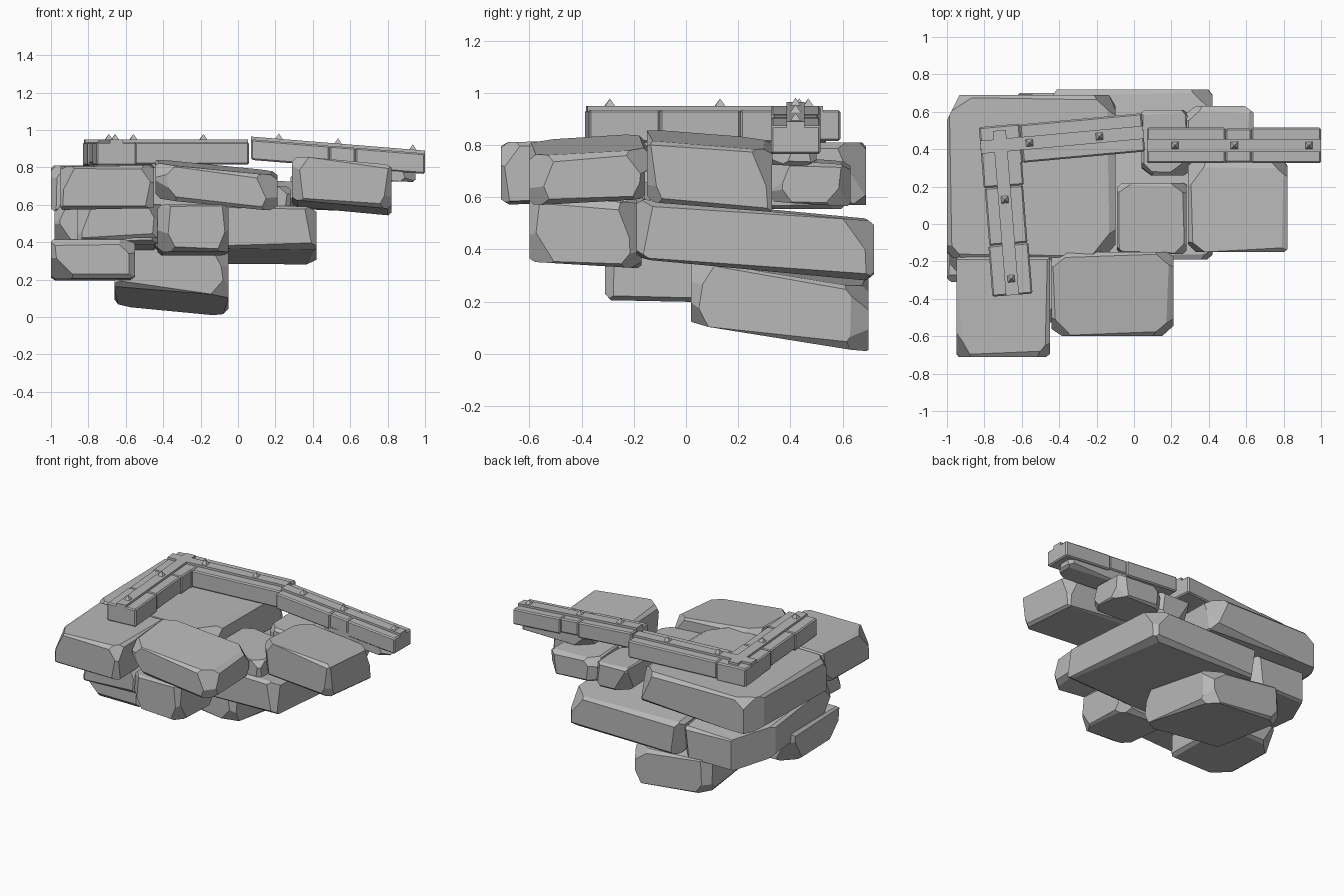
import bpy, bmesh, random
from math import atan2
from mathutils import Vector, Matrix

if "Cube" in bpy.data.objects:
    bpy.data.objects.remove(bpy.data.objects["Cube"])

grey = bpy.data.materials.new("stone grey")
grey.use_nodes = True
COLOUR = (0.48, 0.48, 0.48, 1)
grey.diffuse_color = COLOUR
grey.node_tree.nodes["Principled BSDF"].inputs["Base Color"].default_value = COLOUR


def finish(name, bm):
    bmesh.ops.recalc_face_normals(bm, faces=bm.faces)
    mesh = bpy.data.meshes.new(name)
    bm.to_mesh(mesh)
    bm.free()
    mesh.materials.append(grey)
    ob = bpy.data.objects.new(name, mesh)
    bpy.context.collection.objects.link(ob)
    return ob


def cut(bm, point, normal):
    """Slice off everything beyond a plane and close the hole."""
    geom = bm.verts[:] + bm.edges[:] + bm.faces[:]
    res = bmesh.ops.bisect_plane(bm, geom=geom, plane_co=point, plane_no=normal, clear_outer=True)
    edges = [e for e in res["geom_cut"] if isinstance(e, bmesh.types.BMEdge)]
    if edges:
        bmesh.ops.contextual_create(bm, geom=edges)


def rock(name, xs, ys, zs, tilt=(0, 0), seed=0, chip=0.06, notches=()):
    """Slab with chipped corners and edges, tilted by a slope along x and y.
    Each notch is (side x, side y, depth) for a large broken upright edge."""
    rnd = random.Random(seed)
    half = Vector((xs[1] - xs[0], ys[1] - ys[0], zs[1] - zs[0])) / 2
    mid = Vector((xs[0] + xs[1], ys[0] + ys[1], zs[0] + zs[1])) / 2
    bm = bmesh.new()
    bmesh.ops.create_cube(bm, size=2)
    bmesh.ops.scale(bm, vec=half, verts=bm.verts)
    signs = (-1, 1)
    for sx, sy, depth in notches:
        n = Vector((sx, sy * 0.5, 0)).normalized()
        cut(bm, Vector((sx * half.x, sy * half.y, 0)) - n * depth, n)
    # chipped upright edges
    for sx in signs:
        for sy in signs:
            n = Vector((sx * rnd.uniform(0.5, 1), sy * rnd.uniform(0.5, 1), rnd.uniform(-0.12, 0.12)))
            corner = Vector((sx * half.x, sy * half.y, 0))
            cut(bm, corner - n.normalized() * chip * rnd.uniform(0.2, 0.6), n)
    # worn rims above and below
    for sz in signs:
        for axis in (0, 1):
            for s in signs:
                n = Vector((0, 0, sz * rnd.uniform(0.6, 1)))
                n[axis] = s * rnd.uniform(0.4, 0.9)
                n[1 - axis] = rnd.uniform(-0.04, 0.04)
                edge = Vector((0, 0, sz * half.z))
                edge[axis] = s * half[axis]
                cut(bm, edge - n.normalized() * chip * rnd.uniform(0.1, 0.25), n)
    # broken corners
    for sx in signs:
        for sy in signs:
            for sz in signs:
                if rnd.random() < 0.55:
                    n = Vector((sx * rnd.uniform(0.5, 1), sy * rnd.uniform(0.5, 1), sz * rnd.uniform(0.3, 0.8)))
                    corner = Vector((sx * half.x, sy * half.y, sz * half.z))
                    cut(bm, corner - n.normalized() * chip * rnd.uniform(0.6, 1.2), n)
    for v in bm.verts:
        v.co.z += v.co.x * tilt[0] + v.co.y * tilt[1]
        v.co += mid
    return finish(name, bm)


def beam(name, a, b, width, depth, bevel=0.008):
    """Squared block whose top centre line runs from a to b."""
    a, b = Vector(a), Vector(b)
    d = b - a
    bm = bmesh.new()
    bmesh.ops.create_cube(bm, size=1)
    bmesh.ops.scale(bm, vec=(d.xy.length, width, depth), verts=bm.verts)
    if bevel:
        bmesh.ops.bevel(bm, geom=bm.edges[:], offset=bevel, segments=1, affect="EDGES")
    slope = d.z / d.xy.length
    for v in bm.verts:
        v.co.z += v.co.x * slope - depth / 2
    turn = Matrix.Translation((a + b) / 2) @ Matrix.Rotation(atan2(d.y, d.x), 4, "Z")
    bm.transform(turn)
    return finish(name, bm)


def rail(name, a, b, joints, width, depth, spikes):
    """Row of blocks with a raised strip and pointed studs on top."""
    a, b = Vector(a), Vector(b)
    stops = [0] + joints + [1]
    for i, (s, t) in enumerate(zip(stops, stops[1:])):
        wobble = 0.01 * (i % 2)
        beam(f"{name}_block_{i + 1}", a.lerp(b, s), a.lerp(b, t), width - wobble, depth - wobble)
    lift = Vector((0, 0, 0.015))
    beam(f"{name}_strip", a + lift, b + lift, 0.07, 0.03, 0)
    for i, t in enumerate(spikes):
        bm = bmesh.new()
        bmesh.ops.create_cone(bm, segments=4, radius1=0.034, radius2=0, depth=0.036, cap_ends=True)
        yaw = atan2((b - a).y, (b - a).x) + 0.785
        place = Matrix.Translation(a.lerp(b, t) + lift * 1.7) @ Matrix.Rotation(yaw, 4, "Z")
        bm.transform(place)
        finish(f"{name}_spike_{i + 1}", bm)


# bottom layer
rock("base_rock", (-0.66, -0.05), (0.02, 0.70), (0.085, 0.33), (-0.09, -0.165), 1, 0.07)
rock("lower_side_rock", (-1.0, -0.55), (-0.31, 0.25), (0.20, 0.41), (0, -0.02), 2, 0.09)

# middle layer
rock("middle_slab", (-0.45, 0.42), (-0.19, 0.72), (0.325, 0.555), (-0.01, -0.095), 3, 0.08)
rock("middle_side_rock", (-0.98, -0.43), (-0.25, 0.69), (0.335, 0.555), (0, -0.12), 4, 0.08, [(-1, 1, 0.13)])
rock("middle_front_rock", (-0.43, -0.05), (-0.60, -0.17), (0.34, 0.59), (0, -0.06), 5, 0.07)
rock("middle_corner_rock", (-0.86, -0.40), (-0.53, -0.13), (0.42, 0.60), (0.02, 0), 6, 0.06)

# top layer
rock("top_corner_rock", (-0.95, -0.45), (-0.71, -0.17), (0.58, 0.81), (0.02, 0.01), 7, 0.06)
rock("top_front_rock", (-0.44, 0.21), (-0.60, -0.15), (0.61, 0.80), (-0.1, 0.06), 8, 0.07)
rock("top_side_rock", (0.29, 0.82), (-0.15, 0.33), (0.585, 0.82), (-0.09, -0.08), 9, 0.06)
rock("top_back_slab", (-1.0, -0.10), (-0.18, 0.69), (0.57, 0.81), (0, 0), 10, 0.08, [(-1, 1, 0.06)])
rock("inner_rock", (-0.09, 0.28), (-0.16, 0.22), (0.54, 0.71), (-0.08, 0), 11, 0.05)
rock("back_side_rock", (0.28, 0.64), (0.33, 0.63), (0.58, 0.74), (-0.04, -0.06), 12, 0.06)
rock("back_small_rock", (0.04, 0.30), (0.26, 0.61), (0.56, 0.73), (-0.05, 0), 13, 0.06)
rock("rail_support_rock", (0.42, 0.95), (0.33, 0.50), (0.73, 0.83), (-0.03, 0), 14, 0.06)

# wall running along three sides
TOP = 0.935
rail("back_rail", (-0.82, 0.41, TOP), (0.05, 0.49, TOP), [0.25], 0.215, 0.13, [0.3, 0.73])
rail("side_rail", (-0.72, 0.50, TOP), (-0.65, -0.38, TOP), [0.34, 0.69], 0.215, 0.125, [0.42, 0.9])
rail("sloping_rail", (0.07, 0.42, 0.95), (1.0, 0.42, 0.875), [0.45, 0.6], 0.19, 0.11, [0.16, 0.5, 0.93])
